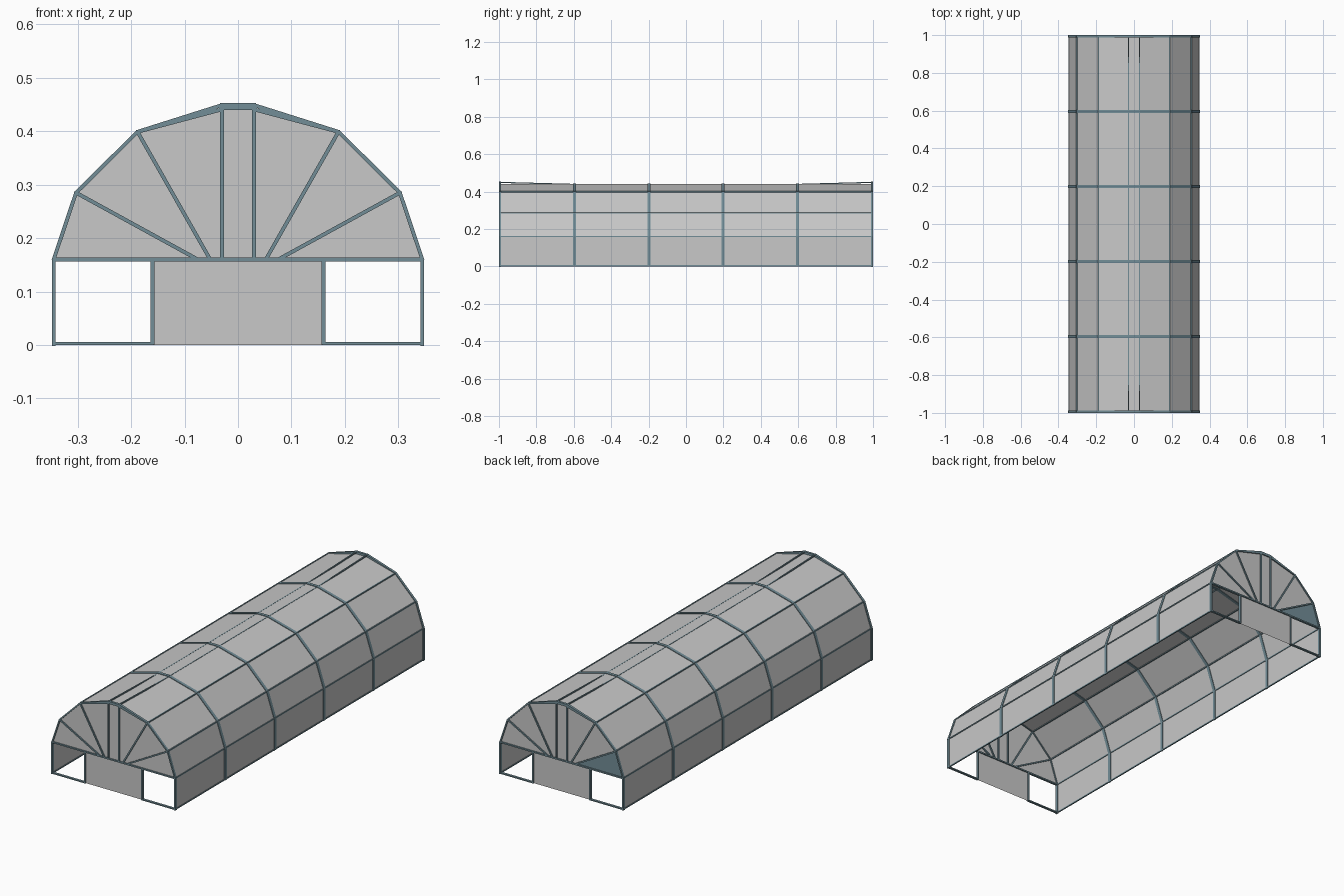
import bpy, bmesh
from mathutils import Vector

if "Cube" in bpy.data.objects:
    bpy.data.objects.remove(bpy.data.objects["Cube"])


def material(name, rgb):
    m = bpy.data.materials.new(name)
    m.diffuse_color = (*rgb, 1)
    m.use_nodes = True
    m.node_tree.nodes["Principled BSDF"].inputs["Base Color"].default_value = m.diffuse_color
    return m


PANEL = material("grey panel", (0.58, 0.58, 0.58))
FRAME = material("teal steel", (0.17, 0.27, 0.31))

# Half arch, base to ridge
HALF = [(0.345, 0.0), (0.345, 0.16), (0.303, 0.285), (0.188, 0.399), (0.03, 0.441)]
ARCH = HALF + [(-x, z) for x, z in reversed(HALF)]
END_Y = 0.994
RIBS = [-0.595, -0.198, 0.198, 0.595]


def finish(name, bm, mat):
    me = bpy.data.meshes.new(name)
    bm.to_mesh(me)
    bm.free()
    me.materials.append(mat)
    ob = bpy.data.objects.new(name, me)
    bpy.context.collection.objects.link(ob)
    return ob


def bar(bm, a, b, w, d, ref):
    """Box from a to b: depth d along ref, width w across it."""
    a, b = Vector(a), Vector(b)
    t = (b - a).normalized()
    s = t.cross(Vector(ref)).normalized()
    u = s.cross(t)
    ends = []
    for p, k in ((a, -1), (b, 1)):
        p = p + t * k * w * 0.3
        ends.append([bm.verts.new(p + s * i * w / 2 + u * j * d / 2)
                     for i, j in ((-1, -1), (1, -1), (1, 1), (-1, 1))])
    lo, hi = ends
    faces = [bm.faces.new(lo), bm.faces.new(hi)]
    for i in range(4):
        j = (i + 1) % 4
        faces.append(bm.faces.new((lo[i], lo[j], hi[j], hi[i])))
    bmesh.ops.recalc_face_normals(bm, faces=faces)


def plate(bm, pts, y):
    """Flat end panel given by x, z points, facing outward."""
    f = bm.faces.new([bm.verts.new((x, y, z)) for x, z in pts])
    f.normal_update()
    if f.normal.y * y < 0:
        f.normal_flip()


# Wall and roof cladding
bm = bmesh.new()
stations = [-END_Y] + RIBS + [END_Y]
rows = [[bm.verts.new((x, y, z)) for x, z in ARCH] for y in stations]
for r0, r1 in zip(rows, rows[1:]):
    for i in range(len(ARCH) - 1):
        f = bm.faces.new((r0[i], r1[i], r1[i + 1], r0[i + 1]))
        f.normal_update()
        if f.normal.dot(f.calc_center_median() - Vector((0, f.calc_center_median().y, 0.1))) < 0:
            f.normal_flip()
finish("roof_and_wall_panels", bm, PANEL)

# Middle ribs
bm = bmesh.new()
for y in RIBS:
    for (x0, z0), (x1, z1) in zip(ARCH, ARCH[1:]):
        bar(bm, (x0, y, z0), (x1, y, z1), 0.006, 0.016, (0, 1, 0))
finish("ribs", bm, FRAME)

# Lengthwise rails, ridge rails rising toward both ends
bm = bmesh.new()
for s in (-1, 1):
    for x, z in HALF[:4]:
        bar(bm, (s * x, -END_Y, max(z, 0.003)), (s * x, END_Y, max(z, 0.003)), 0.006, 0.006, (0, 0, 1))
    bar(bm, (s * 0.03, -0.595, 0.439), (s * 0.03, 0.595, 0.439), 0.005, 0.005, (0, 0, 1))
    for e in (-1, 1):
        bar(bm, (s * 0.03, e * 0.595, 0.438), (s * 0.03, e * END_Y, 0.449), 0.006, 0.006, (0, 0, 1))
finish("lengthwise_rails", bm, FRAME)

# End walls: fan of panels over a central door panel
FEET = [None, (0.345, 0.16), (0.075, 0.16), (0.052, 0.16), (0.03, 0.16)]
for e, label in ((-1, "front"), (1, "back")):
    y = e * END_Y
    bm = bmesh.new()
    dark = bmesh.new()
    for s in (-1, 1):
        for i in (1, 2, 3):
            quad = [FEET[i], HALF[i], HALF[i + 1], FEET[i + 1]]
            if i == 1:
                quad = quad[1:]
            target = dark if (e, s, i) == (1, -1, 1) else bm
            plate(target, [(s * x, z) for x, z in quad], y)
    plate(bm, [(-0.03, 0.16), (0.03, 0.16), (0.03, 0.441), (-0.03, 0.441)], y)
    plate(bm, [(-0.16, 0.0), (0.16, 0.0), (0.16, 0.16), (-0.16, 0.16)], y)
    finish(label + "_end_panels", bm, PANEL)
    if dark.faces:
        finish("dark_corner_panel", dark, FRAME)
    else:
        dark.free()

    bm = bmesh.new()

    def end_bar(p, q, w=0.007):
        bar(bm, (p[0], y, p[1]), (q[0], y, q[1]), w, 0.012, (0, 1, 0))

    for s in (-1, 1):
        def m(p):
            return (s * p[0], p[1])
        # Arch outline, doubled near the ridge where it deepens
        for p, q in zip(HALF, HALF[1:]):
            end_bar(m(p), m(q))
        end_bar(m(HALF[3]), m((0.03, 0.449)))
        # Fan spokes, door post and sill
        for i in (2, 3, 4):
            end_bar(m(FEET[i]), m(HALF[i]))
        end_bar(m((0.16, 0.003)), m((0.16, 0.16)))
        end_bar(m((0.16, 0.003)), m((0.345, 0.003)), 0.006)
    end_bar((-0.345, 0.16), (0.345, 0.16))
    end_bar((-0.03, 0.446), (0.03, 0.446), 0.013)
    finish(label + "_end_frame", bm, FRAME)
